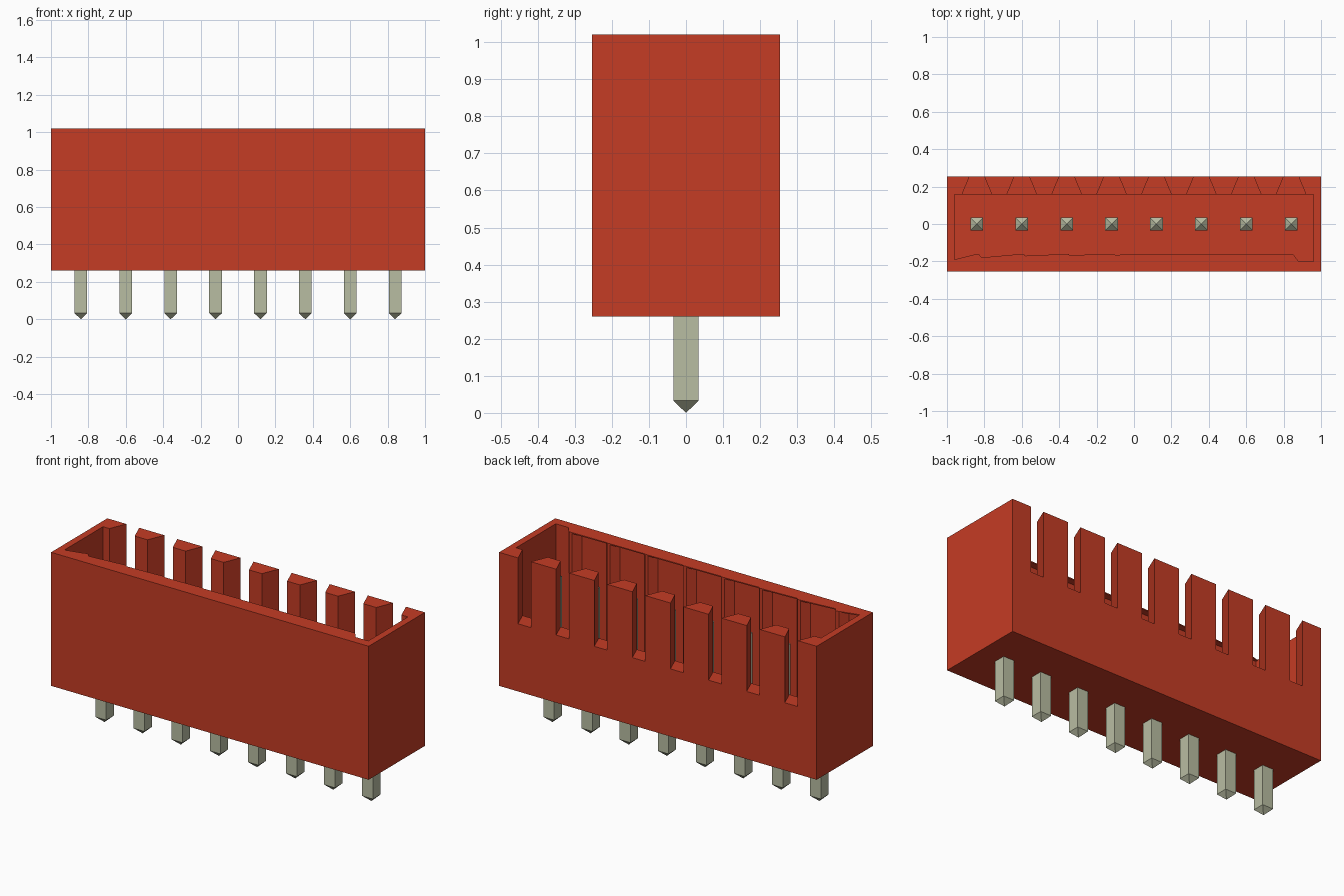
import bpy
import bmesh

cube = bpy.data.objects.get("Cube")
if cube:
    bpy.data.objects.remove(cube, do_unlink=True)


def material(name, rgb):
    mat = bpy.data.materials.new(name)
    mat.use_nodes = True
    mat.diffuse_color = (*rgb, 1)
    mat.node_tree.nodes["Principled BSDF"].inputs["Base Color"].default_value = (*rgb, 1)
    return mat


RED = material("red plastic", (0.56, 0.045, 0.018))
METAL = material("pale metal", (0.485, 0.509, 0.362))


def add_prism(bm, points, z0, z1):
    """Extrude an x-y outline from z0 to z1."""
    face = bm.faces.new([bm.verts.new((x, y, z0)) for x, y in points])
    top = bmesh.ops.extrude_face_region(bm, geom=[face])["geom"]
    verts = [v for v in top if isinstance(v, bmesh.types.BMVert)]
    bmesh.ops.translate(bm, verts=verts, vec=(0, 0, z1 - z0))


def make(name, bm, mat):
    bmesh.ops.recalc_face_normals(bm, faces=bm.faces)
    mesh = bpy.data.meshes.new(name)
    bm.to_mesh(mesh)
    bm.free()
    mesh.materials.append(mat)
    obj = bpy.data.objects.new(name, mesh)
    bpy.context.collection.objects.link(obj)
    return obj


def rectangle(hx, y0, y1):
    return [(-hx, y0), (hx, y0), (hx, y1), (-hx, y1)]


BOTTOM, TOP = 0.26, 1.02
FLOOR, SILL = 0.34, 0.645
HALF_Y = 0.253
INNER_X, INNER_BACK, INNER_FRONT, CREST = 0.96, 0.157, -0.2, -0.16
PIN_X = [(i - 3.5) * 0.24 for i in range(8)]

# Housing block
bm = bmesh.new()
add_prism(bm, rectangle(1, -HALF_Y, HALF_Y), BOTTOM, TOP)
housing = make("housing", bm, RED)

# Cavity cutter, with tapered ribs standing on the inner front wall
outline = [(-INNER_X, INNER_FRONT)]
for x in PIN_X:
    outline += [(x - 0.045, INNER_FRONT), (x - 0.01, CREST),
                (x + 0.01, CREST), (x + 0.04, INNER_FRONT)]
outline += [(INNER_X, INNER_FRONT), (INNER_X, INNER_BACK), (-INNER_X, INNER_BACK)]
bm = bmesh.new()
add_prism(bm, outline, FLOOR, TOP + 0.1)
cavity = make("cavity_cutter", bm, RED)

# Slot cutter: openings in the back wall that widen inwards
bm = bmesh.new()
for x in PIN_X:
    def half(y):
        return 0.04 + (HALF_Y - y) * 0.04 / (HALF_Y - INNER_BACK)
    a, b = 0.1, 0.3
    add_prism(bm, [(x - half(a), a), (x + half(a), a), (x + half(b), b), (x - half(b), b)],
              SILL, TOP + 0.15)
slots = make("slot_cutter", bm, RED)

for cutter in (cavity, slots):
    cutter.hide_render = True
    mod = housing.modifiers.new("cut", "BOOLEAN")
    mod.operation = "DIFFERENCE"
    mod.solver = "EXACT"
    mod.object = cutter
bpy.context.view_layer.update()
evaluated = housing.evaluated_get(bpy.context.evaluated_depsgraph_get())
cut_mesh = bpy.data.meshes.new_from_object(evaluated)
housing.modifiers.clear()
housing.data = cut_mesh
for cutter in (cavity, slots):
    bpy.data.objects.remove(cutter, do_unlink=True)

# Thin stepped lip along the top of the inner front wall
lip = [(-INNER_X, INNER_FRONT), (-INNER_X, -0.19)]
for i, x in enumerate(PIN_X[:-1]):
    lip += [(x, CREST), (x + 0.02, CREST - 0.02 / (i + 1))]
lip += [(PIN_X[-1] + 0.01, CREST), (PIN_X[-1] + 0.04, INNER_FRONT)]
bm = bmesh.new()
add_prism(bm, lip, TOP - 0.006, TOP)
make("front_lip", bm, RED)

# Square contact pins, pointed at both ends
PIN_TOP, TAPER, HALF_PIN = 0.86, 0.033, 0.034
for n, x in enumerate(PIN_X, 1):
    bm = bmesh.new()
    square = [(x + sx * HALF_PIN, sy * HALF_PIN)
              for sx, sy in ((-1, -1), (1, -1), (1, 1), (-1, 1))]
    add_prism(bm, square, TAPER, PIN_TOP - TAPER)
    bm.normal_update()
    for face in [f for f in bm.faces if abs(f.normal.z) > 0.9]:
        low = face.calc_center_median().z < 0.5
        tip = bmesh.ops.poke(bm, faces=[face])["verts"][0]
        tip.co.z = 0 if low else PIN_TOP
    make(f"pin_{n}", bm, METAL)
